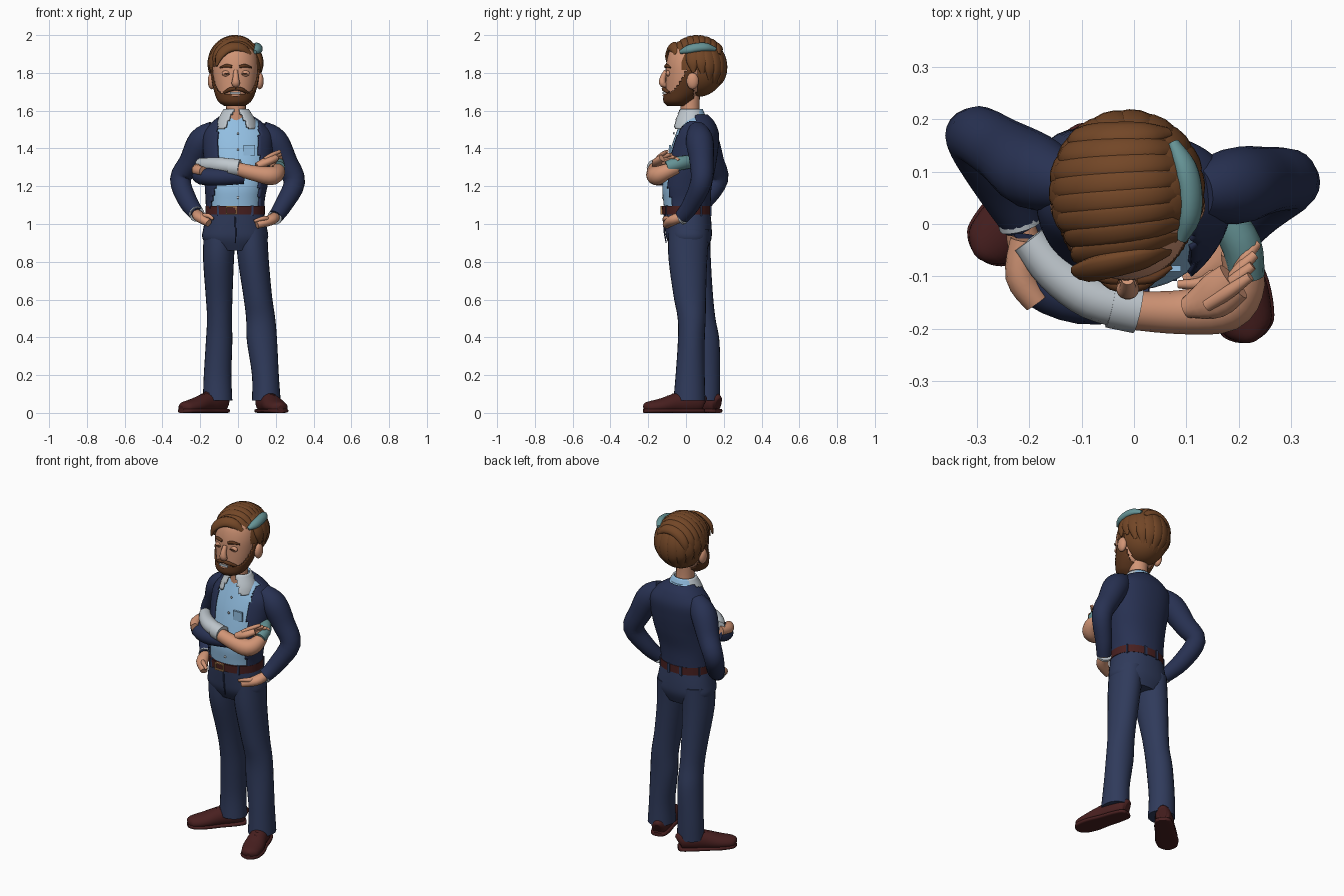
import bpy, bmesh, math
from mathutils import Vector as V

def mat(name, r, g, b):
    m = bpy.data.materials.new(name)
    m.diffuse_color = (r, g, b, 1)
    return m

SKIN = mat("skin", .64, .30, .18)
HAIR = mat("hair_brown", .17, .062, .02)
BEARD = mat("beard_brown", .11, .038, .013)
NAVY = mat("jacket_navy", .021, .031, .085)
DENIM = mat("denim_blue", .029, .043, .105)
SHIRT = mat("shirt_blue", .29, .52, .76)
GREY = mat("pale_grey", .52, .57, .61)
TEAL = mat("teal", .13, .29, .30)
MAROON = mat("leather_maroon", .065, .014, .014)
TAN = mat("buckle_tan", .50, .25, .10)

def finish(bm, name, m, keep=None, thick=0, second=None, rule=None):
    if keep:
        bad = [f for f in bm.faces if not keep(f.calc_center_median())]
        bmesh.ops.delete(bm, geom=bad, context='FACES')
    bmesh.ops.recalc_face_normals(bm, faces=bm.faces)
    for f in bm.faces:
        f.smooth = len(f.verts) < 5
        if rule and rule(f.calc_center_median()):
            f.material_index = 1
    me = bpy.data.meshes.new(name)
    bm.to_mesh(me)
    bm.free()
    ob = bpy.data.objects.new(name, me)
    bpy.context.collection.objects.link(ob)
    me.materials.append(m)
    if second:
        me.materials.append(second)
    if thick:
        s = ob.modifiers.new("thickness", 'SOLIDIFY')
        s.thickness = thick
        s.offset = -1
    return ob

def spline(pts, steps):
    """Catmull-Rom through tuples of any length."""
    out = []
    for i in range(len(pts) - 1):
        p = [pts[max(i - 1, 0)], pts[i], pts[i + 1], pts[min(i + 2, len(pts) - 1)]]
        for s in range(steps):
            t = s / steps
            out.append([.5 * (2 * b + (c - a) * t + (2 * a - 5 * b + 4 * c - d) * t * t
                              + (3 * b - a - 3 * c + d) * t ** 3) for a, b, c, d in zip(*p)])
    return out + [list(pts[-1])]

def loft(name, rings, m, ref=None, center=None, n=20, steps=4, power=2.0, grow=0,
         floor=None, caps=True, **kw):
    """Rings are (x, y, z, a, b): level when no ref is given, else swept along the path."""
    rs = spline(rings, steps)
    bm = bmesh.new()
    loops = []
    for i, (x, y, z, a, b) in enumerate(rs):
        p = V((x, y, z))
        if ref is None and center is None:
            u, w = V((1, 0, 0)), V((0, 1, 0))
        else:
            t = (V(rs[min(i + 1, len(rs) - 1)][:3]) - V(rs[max(i - 1, 0)][:3])).normalized()
            r = V(ref) if center is None else p - V(center)
            w = (r - t * r.dot(t)).normalized()
            u = t.cross(w)
        loop = []
        for k in range(n):
            c, s = math.cos(math.tau * k / n), math.sin(math.tau * k / n)
            c = math.copysign(abs(c) ** (2 / power), c)
            s = math.copysign(abs(s) ** (2 / power), s)
            q = p + u * c * (max(a, .002) + grow) + w * s * (max(b, .002) + grow)
            if floor is not None:
                q.z = max(q.z, floor)
            loop.append(bm.verts.new(q))
        loops.append(loop)
    for A, B in zip(loops, loops[1:]):
        for k in range(n):
            bm.faces.new((A[k], A[(k + 1) % n], B[(k + 1) % n], B[k]))
    if caps:
        bm.faces.new(loops[0])
        bm.faces.new(loops[-1])
    return finish(bm, name, m, **kw)

def ball(name, loc, rad, m, keep=None, seg=20):
    bm = bmesh.new()
    bmesh.ops.create_uvsphere(bm, u_segments=seg, v_segments=seg * 2 // 3, radius=1)
    for v in bm.verts:
        v.co = V([l + r * c for l, r, c in zip(loc, rad, v.co)])
    return finish(bm, name, m, keep)

def box(name, loc, size, m):
    bm = bmesh.new()
    bmesh.ops.create_cube(bm, size=1)
    for v in bm.verts:
        v.co = V([l + s * c for l, s, c in zip(loc, size, v.co)])
    ob = finish(bm, name, m)
    for p in ob.data.polygons:
        p.use_smooth = False
    return ob

def tube(name, pts, m, ref=(0, 0, 1), n=14, **kw):
    return loft(name, [p if len(p) == 5 else (*p, p[3]) for p in pts], m, ref=ref, n=n, **kw)

# Torso: shirt, with an open jacket shell over it
TORSO = [(-.015, .005, 1.03, .145, .115), (-.015, 0, 1.12, .145, .12), (-.01, 0, 1.2, .155, .125),
         (0, .02, 1.3, .165, .125), (0, .04, 1.4, .175, .12), (0, .055, 1.48, .17, .108),
         (-.005, .055, 1.54, .12, .085), (-.01, .045, 1.58, .065, .06)]
loft("shirt", TORSO, SHIRT, n=40, power=2.2)
loft("jacket", TORSO, NAVY, n=64, steps=8, power=2.2, grow=.011, caps=False, thick=.012,
     keep=lambda c: c.z > 1.085 and not (c.y < .05 and -.11 - max(0, 1.25 - c.z) * .25 < c.x < .115))
for i in range(5):
    z = 1.14 + i * .085
    ball("shirt_button", (0, (-.124, -.121, -.107, -.089, -.064)[i], z), (.007, .004, .007), GREY, seg=10)
box("shirt_pocket", (.06, -.085, 1.39), (.06, .012, .055), SHIRT)

# Collar, open at the front, and neck
loft("collar", [(-.008, .02, 1.505, .112, .1), (-.008, .024, 1.55, .1, .088), (-.01, .028, 1.61, .066, .06)],
     GREY, n=48, caps=False, thick=.01, second=SHIRT, rule=lambda c: c.y > .07,
     keep=lambda c: not (c.y < .02 and abs(c.x + .008) < .012 + (1.61 - c.z) * .5)
     and (c.z > 1.54 or c.y < .04))
loft("neck", [(-.008, .03, 1.5, .056, .056), (-.01, .022, 1.6, .052, .05), (-.015, .02, 1.7, .055, .055)], SKIN)

# Trousers
loft("trouser_hips", [(-.015, .005, 1.06, .152, .124), (-.015, .012, .98, .168, .124),
                      (-.015, .016, .92, .172, .118), (-.015, .02, .86, .12, .09)], DENIM, n=32, power=2.3)
loft("left_trouser_leg", [(-.095, .02, .97, .085, .11), (-.103, .026, .82, .082, .105), (-.1, .06, .62, .071, .083),
     (-.098, .08, .5, .066, .076), (-.1, .1, .38, .07, .077), (-.108, .11, .2, .073, .071),
     (-.108, .108, .065, .078, .073)], DENIM, n=24)
loft("right_trouser_leg", [(.07, .015, .97, .085, .11), (.08, .01, .82, .082, .103), (.104, .02, .62, .076, .086),
     (.12, .03, .5, .077, .074), (.127, .028, .38, .08, .071), (.145, .022, .2, .071, .077),
     (.15, .018, .065, .076, .085)], DENIM, n=24)
tube("fly_seam", [(-.015, -.116, 1.04, .003), (-.013, -.116, .97, .004), (-.013, -.105, .9, .003)], NAVY, ref=(0, 1, 0), n=8)

# Belt with loops and buckle
loft("belt", [(-.015, .004, 1.05, .157, .129), (-.015, .003, 1.095, .157, .13)], MAROON, n=40, steps=1, power=2.2)
for a in (35, 75, 105, 145, 235, 305):
    a = math.radians(a)
    box("belt_loop", (-.015 + .155 * math.cos(a), .004 + .13 * math.sin(a), 1.07), (.016, .012, .055), DENIM)
for dx, dz, w, h in ((-.026, 0, .007, .042), (.026, 0, .007, .042), (0, .019, .055, .007), (0, -.019, .055, .007)):
    box("buckle_bar", (-.035 + dx, -.129, 1.072 + dz), (w, .01, h), TAN)

# Shoes: swept from heel to toe, flat underneath
def shoe(side, heel, toe):
    h, t = V((*heel, 0)), V((*toe, 0))
    prof = ((0, .05, .018, .03), (.05, .055, .04, .05), (.25, .055, .05, .06), (.45, .05, .052, .055),
            (.7, .036, .06, .042), (.9, .028, .05, .034), (.97, .026, .032, .028), (1, .024, .012, .015))
    pts = [(*(h.lerp(t, s)).xy, z, a, b) for s, z, a, b in prof]
    loft(side + "_shoe", pts, MAROON, ref=(0, 0, 1), n=24, floor=.004)
    sole = [(x, y, .011, a + .005, .011) for x, y, z, a, b in pts]
    loft(side + "_sole", sole, MAROON, ref=(0, 0, 1), n=16, power=4)
    for s in (.44, .52, .6):
        p = h.lerp(t, s)
        d = (t - h).normalized().cross(V((0, 0, 1))) * .022
        z = .108 - (s - .44) * .13
        tube(side + "_lace", [(*(p - d).xy, z - .008, .005), (*p.xy, z, .006), (*(p + d).xy, z - .008, .005)], MAROON, n=8)
shoe("left", (-.065, .17), (-.298, -.06))
shoe("right", (.125, .095), (.225, -.222))

# Arms resting on the hips
R = (0, 1, 0)
tube("left_jacket_sleeve", [(-.12, .075, 1.5, .05), (-.19, .1, 1.44, .073), (-.25, .14, 1.33, .062),
     (-.305, .168, 1.235, .055), (-.265, .09, 1.12, .05), (-.215, .005, 1.05, .04)], NAVY, R, 20)
tube("right_jacket_sleeve", [(.12, .06, 1.5, .05), (.19, .072, 1.44, .073), (.25, .083, 1.33, .064),
     (.298, .08, 1.22, .057), (.24, .025, 1.1, .047), (.2, -.02, 1.04, .04)], NAVY, R, 20)
for side, a, b, c in (("left", (-.22, .01, 1.055), (-.2, -.06, 1.035), (-.155, -.105, 1.005)),
                      ("right", (.2, -.015, 1.04), (.17, -.07, 1.02), (.1, -.105, .995))):
    tube(side + "_cuff", [(*a, .041), (*(V(a).lerp(V(b), .2)), .041)], GREY, steps=1)
    tube(side + "_hip_hand", [(*a, .026), (*b, .034, .028), (*c, .02)], SKIN)
    tube(side + "_hip_thumb", [(*b, .016), (b[0] * .8, b[1] - .04, b[2] + .01, .012),
                               (c[0] * .85, c[1] - .01, c[2] + .02, .008)], SKIN, n=10)

# Folded arms across the chest
tube("folded_navy_sleeve", [(-.19, -.03, 1.27, .04), (-.195, -.1, 1.255, .046), (-.1, -.145, 1.248, .046),
                            (.03, -.14, 1.25, .038)], NAVY)
tube("folded_shirt_sleeve", [(-.2, -.03, 1.315, .034), (-.15, -.09, 1.312, .04), (-.08, -.14, 1.31, .042),
                             (0, -.162, 1.3, .04)], GREY)
tube("folded_cuff", [(-.045, -.152, 1.303, .046), (.008, -.163, 1.297, .046)], GREY, steps=1)
tube("folded_forearm", [(0, -.165, 1.29, .037), (.09, -.168, 1.268, .042), (.175, -.155, 1.255, .05),
                        (.208, -.11, 1.275, .042), (.2, -.05, 1.3, .035)], SKIN)
tube("folded_teal_sleeve", [(.215, -.1, 1.3, .034), (.205, -.04, 1.32, .038), (.17, .02, 1.33, .035)], TEAL)
tube("folded_palm", [(.1, -.16, 1.305, .02), (.15, -.14, 1.33, .042, .024), (.19, -.11, 1.35, .04, .022)], SKIN)
for i in range(4):
    o = i * .021
    tube("folded_finger", [(.14 + o * .7, -.155 + o * .5, 1.34 - o * .3, .013), (.18 + o * .5, -.13 + o, 1.365 - o * .3, .013),
                           (.222 + o * .2, -.1 + o, 1.385 - o * .8, .009)], SKIN, n=10)
tube("tucked_hand", [(-.208, -.03, 1.295, .028), (-.215, -.1, 1.285, .03), (-.185, -.15, 1.28, .024)], SKIN)

# Head, beard shell and face
HEAD = [(-.018, -.045, 1.625, .045, .045), (-.018, -.04, 1.65, .078, .07), (-.016, -.015, 1.7, .1, .093),
        (-.015, 0, 1.77, .115, .108), (-.015, .01, 1.85, .12, .115), (-.015, .025, 1.92, .105, .11),
        (-.015, .03, 1.96, .06, .07)]
loft("head", HEAD, SKIN, n=32)
loft("beard", HEAD, BEARD, n=64, steps=10, grow=.01, thick=.01,
     keep=lambda c: c.y < .04 and c.z < 1.69 + 10 * max(0, c.y + .11) ** 2)
tube("nose", [(-.012, -.105, 1.81, .012), (-.012, -.122, 1.775, .016), (-.012, -.124, 1.745, .022, .019),
              (-.012, -.105, 1.733, .014)], SKIN, ref=(0, -1, .3))
box("teeth", (-.014, -.119, 1.693), (.056, .009, .012), GREY)
tube("lower_lip", [(-.04, -.111, 1.682, .004), (-.014, -.118, 1.68, .006), (.012, -.111, 1.682, .004)], SKIN, n=8)
for s in (-1, 1):
    x = lambda d: -.012 + s * d
    tube("moustache", [(x(0), -.119, 1.717, .009), (x(.03), -.115, 1.712, .011), (x(.062), -.09, 1.695, .007)], BEARD)
    tube("eyebrow", [(x(.02), -.108, 1.832, .008), (x(.05), -.102, 1.838, .009), (x(.083), -.082, 1.828, .004)], BEARD, n=10)
    ball("eyelid", (x(.05), -.094, 1.797), (.024, .012, .016), SKIN)
    tube("eye", [(x(.03), -.103, 1.793, .002), (x(.05), -.106, 1.796, .004), (x(.07), -.097, 1.792, .002)], BEARD, n=8)
    ball("ear", (-.012 + s * .127, .035, 1.757), (.021, .032, .044), SKIN)

# Hair: cap, locks swept over the top, locks down the back, teal parting
C = (-.013, .06, 1.83)
ball("hair_cap", C, (.138, .148, .157), HAIR, seg=48,
     keep=lambda c: c.z > 1.885 or c.y > .055 or (c.y > -.035 and c.z > 1.81))
for k in range(9):
    pts = []
    for j in range(6):
        t = j / 5
        y = .175 - k * .0285 - .05 * t * (k + 2) / 10
        s = math.sqrt(max(.5, 1 - ((y - .06) / .155) ** 2))
        a = math.radians(38 + (150 - k * 1.5) * t)
        w = (.012, .026, .03, .03, .024, .006)[j]
        pts.append((C[0] + .142 * s * math.cos(a), max(y, -.095), C[2] + .155 * s * math.sin(a), w, w * .55))
    loft("top_hair_lock", pts, HAIR, center=C, n=10)
for k in range(12):
    az = math.radians(-15 + 210 * k / 11)
    pts = []
    for j in range(5):
        el = math.radians(68 + (-10 - 42 * max(0, math.sin(az)) - 68) * j / 4)
        w = (.014, .03, .036, .032, .008)[j]
        q = az + .12 * j / 4
        pts.append((C[0] + .138 * math.cos(el) * math.cos(q), C[1] + .145 * math.cos(el) * math.sin(q),
                    C[2] + .155 * math.sin(el), w, w * .4))
    loft("back_hair_lock", pts, HAIR, center=C, n=10)
loft("teal_parting", [(.075, .155, 1.925, .012, .01), (.098, .11, 1.937, .024, .018), (.108, .06, 1.935, .026, .02),
                      (.106, .01, 1.925, .024, .018), (.09, -.03, 1.91, .01, .01)], TEAL, center=C, n=12)
